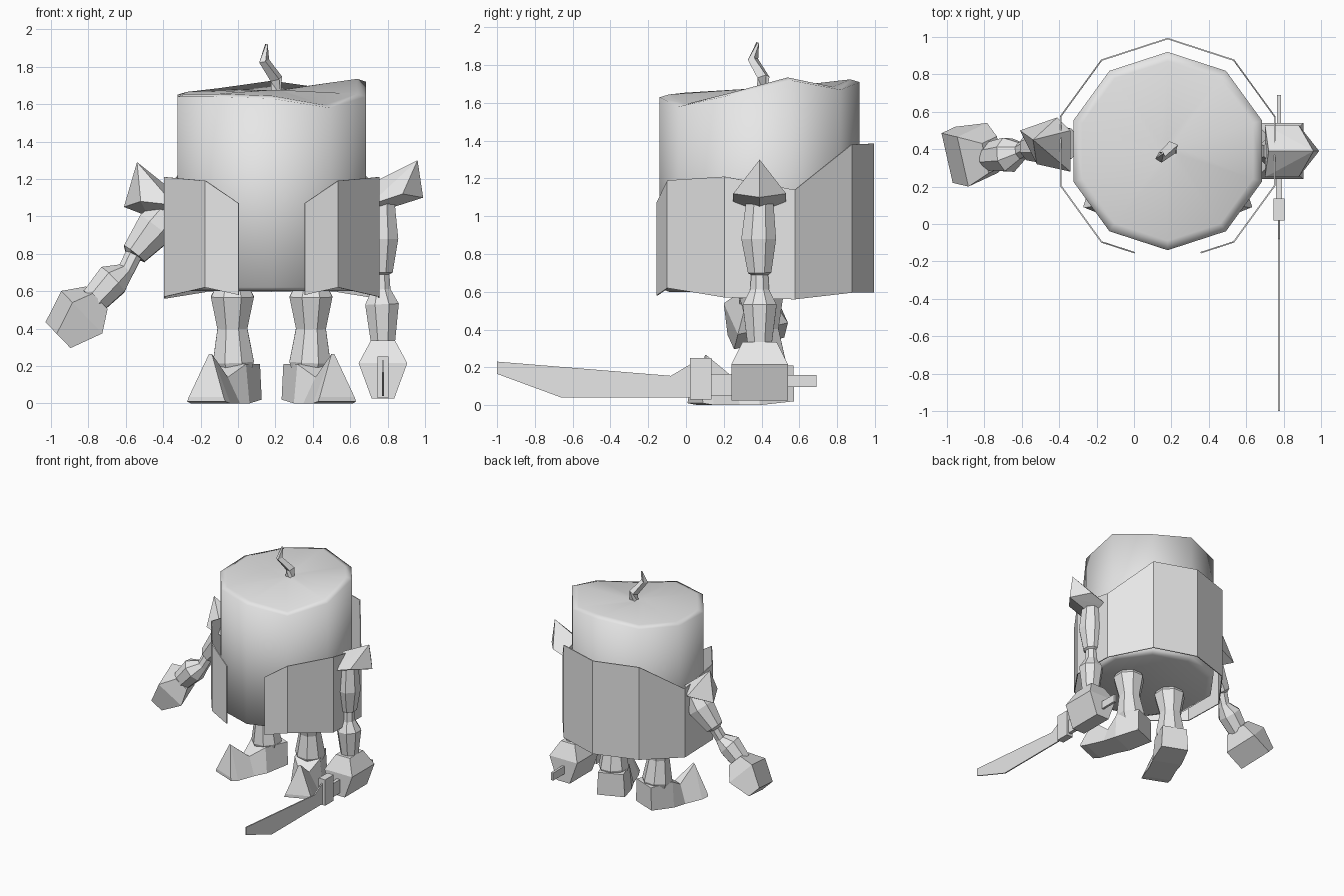
import bpy, bmesh, math
from mathutils import Vector, Matrix

if "Cube" in bpy.data.objects:
    bpy.data.objects.remove(bpy.data.objects["Cube"])

grey = bpy.data.materials.new("plain grey")
grey.use_nodes = True
grey.diffuse_color = (0.8, 0.8, 0.8, 1)
grey.node_tree.nodes["Principled BSDF"].inputs["Base Color"].default_value = (0.8, 0.8, 0.8, 1)

MID = Vector((0.18, 0.39, 0))      # axis of the body
MIRROR = 2 * MID.x


def finish(name, bm, smooth=False, fix_normals=True):
    if fix_normals:
        bmesh.ops.recalc_face_normals(bm, faces=bm.faces[:])
    mesh = bpy.data.meshes.new(name)
    bm.to_mesh(mesh)
    bm.free()
    mesh.materials.append(grey)
    for p in mesh.polygons:
        p.use_smooth = smooth
    obj = bpy.data.objects.new(name, mesh)
    bpy.context.collection.objects.link(obj)
    return obj


def loft(name, rings, smooth=False):
    """Skin closed rings of equal length and cap both ends."""
    bm = bmesh.new()
    rows = [[bm.verts.new(p) for p in r] for r in rings]
    n = len(rows[0])
    for a, b in zip(rows, rows[1:]):
        for i in range(n):
            j = (i + 1) % n
            bm.faces.new((a[i], a[j], b[j], b[i]))
    bm.faces.new(rows[0][::-1])
    bm.faces.new(rows[-1])
    return finish(name, bm, smooth)


def limb(name, stations, sides=8):
    """Faceted tube through (x, y, z, half width) stations, listed top down."""
    pts = [Vector(s[:3]) for s in stations]
    rings = []
    for i, s in enumerate(stations):
        axis = pts[max(i - 1, 0)] - pts[min(i + 1, len(pts) - 1)]
        turn = Vector((0, 0, 1)).rotation_difference(axis)
        r = s[3] / math.cos(math.pi / sides)
        rings.append([pts[i] + turn @ Vector((r * math.cos(a), r * math.sin(a), 0))
                      for a in [math.tau * (k + 0.5) / sides for k in range(sides)]])
    return loft(name, rings)


def hull(name, points):
    bm = bmesh.new()
    for p in points:
        bm.verts.new(p)
    res = bmesh.ops.convex_hull(bm, input=bm.verts[:])
    loose = [v for v in bm.verts if not v.link_faces]
    bmesh.ops.delete(bm, geom=loose, context='VERTS')
    return finish(name, bm)


def box(name, lo, hi):
    return hull(name, [(x, y, z) for x in (lo[0], hi[0])
                       for y in (lo[1], hi[1]) for z in (lo[2], hi[2])])


def spoke(k, r, z):
    """Corner k of the ten sided body, counted from the front towards +x."""
    a = math.tau * k / 10
    return MID + Vector((r * math.sin(a), -r * math.cos(a), z))


# Body: ten sided candle with an uneven melted rim
rim = [1.63, 1.58, 1.64, 1.72, 1.67, 1.71, 1.67, 1.65, 1.64, 1.64]
body = [[spoke(k, 0.48, 0.60) for k in range(10)],
        [spoke(k, 0.53, 0.62) for k in range(10)],
        [spoke(k, 0.53, rim[k]) for k in range(10)],
        [spoke(k, 0.48, rim[k] + 0.015) for k in range(10)],
        [spoke(k, 0.06, 1.675) for k in range(10)]]
loft("candle_body", body, smooth=True)

# Wick: bent square string
wick = [(0.205, 0.40, 1.64, 0.025), (0.205, 0.41, 1.735, 0.025),
        (0.14, 0.355, 1.83, 0.02), (0.152, 0.38, 1.92, 0.005)]
limb("wick", wick, sides=4)

# Coat: open sheet of flat panels, higher at the back, open at the front
half_top = [1.07, 1.19, 1.21, 1.14, 1.38, 1.385]
half_low = [0.58, 0.62, 0.57, 0.56, 0.595, 0.595]
tops = half_top + half_top[-2::-1]
lows = half_low + half_low[-2::-1]
R = 0.605
front_mid = R * math.cos(math.pi / 10)
bm = bmesh.new()
low_row, top_row = [], []
for i, (t, b) in enumerate(zip(tops, lows)):
    k, r = (i, R) if 0 < i < 10 else ((0.5, front_mid) if i == 0 else (9.5, front_mid))
    low_row.append(bm.verts.new(spoke(k, r, b)))
    top_row.append(bm.verts.new(spoke(k, r, t)))
for i in range(10):
    bm.faces.new((low_row[i], low_row[i + 1], top_row[i + 1], top_row[i]))
coat = finish("coat", bm, fix_normals=False)
thick = coat.modifiers.new("thickness", 'SOLIDIFY')
thick.thickness = 0.008
thick.offset = -1

# Legs and pointed shoes, mirrored about the body axis
shoe = [(0.12, 0.11, 0.10, 0.02, 0.21), (-0.08, 0.12, 0.10, 0.0, 0.21),
        (-0.19, 0.11, 0.04, 0.0, 0.14), (-0.34, 0.115, 0.008, 0.0, 0.265),
        (-0.40, 0.11, 0.10, 0.01, 0.035)]
for side, sgn in (("right", 1), ("left", -1)):
    def place(x):
        return x if sgn == 1 else MIRROR - x
    leg = [(-0.03, 0.40, 0.64, 0.08), (-0.03, 0.40, 0.57, 0.115),
           (-0.03, 0.41, 0.40, 0.08), (-0.025, 0.42, 0.22, 0.11),
           (-0.02, 0.42, 0.16, 0.09)]
    limb(side + "_leg", [(place(x), y, z, r) for x, y, z, r in leg])
    swing = Matrix.Translation((place(-0.02), 0.42, 0)) @ Matrix.Rotation(-sgn * math.radians(22), 4, 'Z')
    loft(side + "_shoe", [[swing @ Vector(p) for p in
         ((-w, y, lo), (w, y, lo), (t, y, hi), (-t, y, hi))] for y, w, t, lo, hi in shoe])

# Arms: upper arm, narrow elbow and forearm
limb("left_arm", [(0.765, 0.39, 1.10, 0.07), (0.765, 0.39, 1.05, 0.075),
                  (0.765, 0.385, 0.88, 0.092), (0.765, 0.39, 0.70, 0.062),
                  (0.765, 0.39, 0.69, 0.045), (0.765, 0.39, 0.61, 0.05),
                  (0.77, 0.39, 0.53, 0.09), (0.775, 0.39, 0.33, 0.065)])
limb("right_arm", [(-0.36, 0.43, 1.05, 0.08), (-0.44, 0.425, 0.94, 0.105),
                   (-0.555, 0.41, 0.80, 0.07), (-0.56, 0.41, 0.79, 0.045),
                   (-0.60, 0.39, 0.71, 0.045), (-0.67, 0.37, 0.66, 0.09),
                   (-0.77, 0.36, 0.55, 0.075)])

# Fists
fist = [(sx * w, sy * d, z) for w, d, z in ((0.065, 0.09, 0), (0.13, 0.15, -0.12), (0.06, 0.15, -0.31))
        for sx in (-1, 1) for sy in (-1, 1)]
left_pose = Matrix.Translation((0.775, 0.39, 0.335))
right_pose = (Matrix.Translation((-0.755, 0.37, 0.565)) @ Matrix.Rotation(math.radians(46), 4, 'Y')
              @ Matrix.Rotation(math.radians(18), 4, 'Z') @ Matrix.Scale(0.93, 4))
hull("left_fist", [left_pose @ Vector(p) for p in fist])
hull("right_fist", [right_pose @ Vector(p) for p in fist])

# Shoulder pads: outward pointing wedges
hull("left_shoulder_pad", [(0.96, 0.39, 1.30), (0.99, 0.39, 1.10), (0.88, 0.25, 1.12),
                           (0.88, 0.53, 1.12), (0.70, 0.25, 1.06), (0.70, 0.53, 1.06),
                           (0.72, 0.39, 1.18), (0.77, 0.39, 1.03)])
hull("right_shoulder_pad", [(-0.54, 0.45, 1.29), (-0.61, 0.50, 1.05), (-0.41, 0.57, 1.08),
                            (-0.52, 0.32, 1.08), (-0.34, 0.28, 1.06), (-0.34, 0.50, 1.13),
                            (-0.48, 0.42, 1.00)])

# Sword: thin blade, block guard and flat grip
blade = [(-1.0, 0.23), (-1.0, 0.165), (-0.66, 0.04), (0.03, 0.04), (0.03, 0.22), (-0.08, 0.155)]
loft("sword_blade", [[(x, y, z) for y, z in blade] for x in (0.77, 0.78)])
box("sword_guard", (0.745, 0.02, 0.03), (0.805, 0.135, 0.25))
box("sword_grip", (0.765, 0.13, 0.095), (0.785, 0.69, 0.16))
box("sword_collar", (0.76, 0.13, 0.05), (0.79, 0.25, 0.165))
